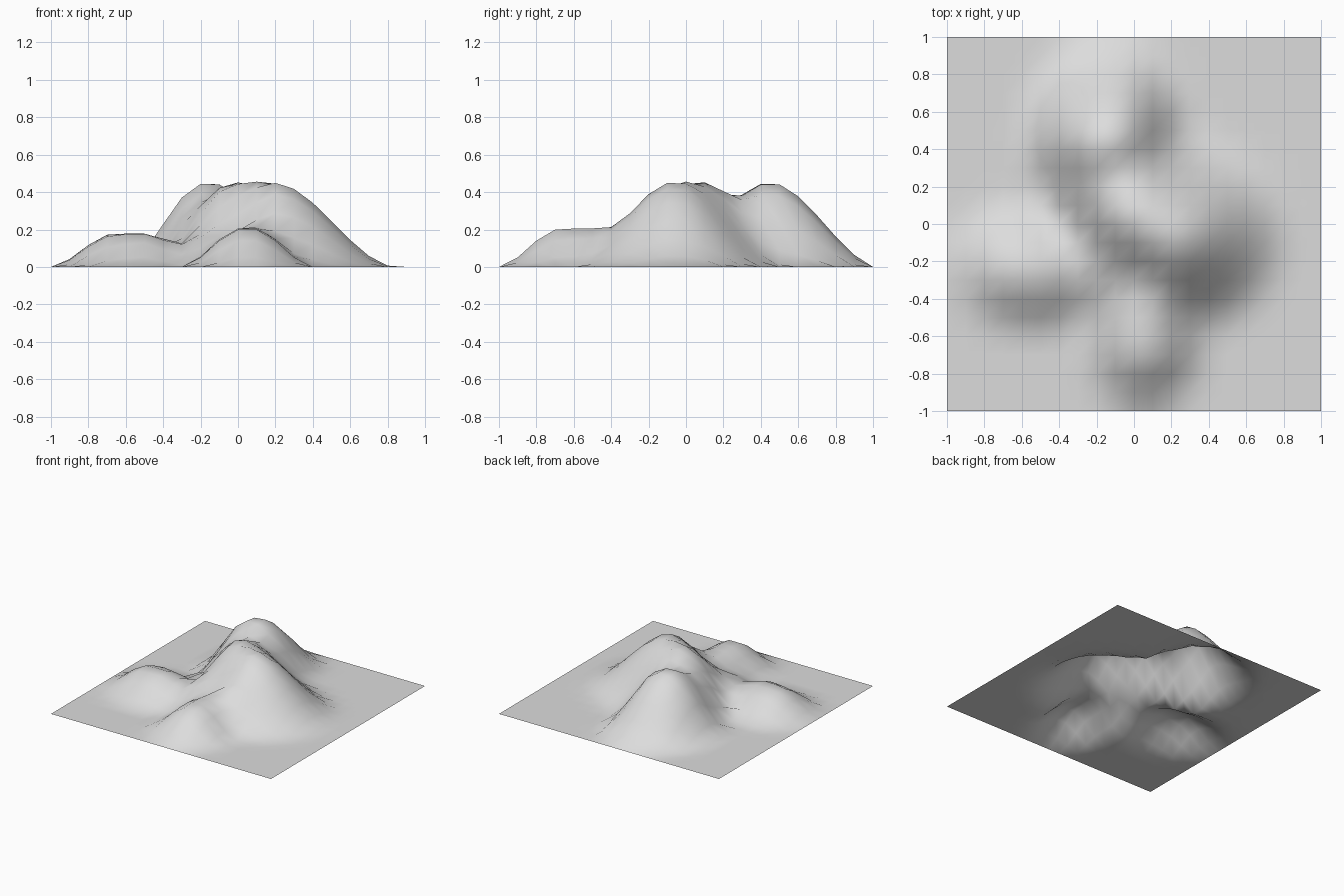
import bpy
import bmesh
from mathutils import Vector

cube = bpy.data.objects.get("Cube")
if cube:
    bpy.data.objects.remove(cube, do_unlink=True)


def hill(start, end, height, west, east, south, north, flat=0.0):
    """A soft rise around a short crest, with its own reach on each side."""
    a, b = Vector(start), Vector(end)
    crest = b - a

    def rise(point):
        along = (point - a).dot(crest) / max(crest.length_squared, 1e-6)
        d = point - (a + crest * min(max(along, 0), 1))
        t = Vector((d.x / (west if d.x < 0 else east),
                    d.y / (south if d.y < 0 else north))).length
        t = min(max((t - flat) / (1 - flat), 0), 1)
        return height * (1 - t * t * (3 - 2 * t))
    return rise


HILLS = [
    # main summit
    hill((-0.03, 0.08), (0.19, -0.06), 0.456, 0.42, 0.66, 0.58, 0.57),
    # back summit
    hill((-0.19, 0.43), (-0.1, 0.45), 0.45, 0.43, 0.42, 0.40, 0.59),
    # spur running south-west from the back summit
    hill((-0.24, 0.2), (-0.22, 0.25), 0.28, 0.28, 0.25, 0.38, 0.2),
    # left hill
    hill((-0.63, -0.23), (-0.52, -0.25), 0.178, 0.38, 0.34, 0.37, 0.38, 0.1),
    # front spur
    hill((0.05, -0.65), (0.05, -0.45), 0.206, 0.36, 0.36, 0.36, 0.22, 0.1),
    # shoulder between the left hill and the summit
    hill((-0.2, -0.27), (-0.1, -0.25), 0.16, 0.28, 0.3, 0.3, 0.3),
    # valley floor
    hill((-0.36, -0.2), (-0.28, -0.1), 0.1, 0.25, 0.25, 0.3, 0.25),
]


def ground_height(point):
    # blend the hills softly where they meet
    return sum(h(point) ** 3 for h in HILLS) ** (1 / 3)


# Terrain sheet
mesh = bpy.data.meshes.new("terrain")
bm = bmesh.new()
bmesh.ops.create_grid(bm, x_segments=20, y_segments=20, size=1)
for v in bm.verts:
    v.co.z = ground_height(v.co.xy) if max(abs(v.co.x), abs(v.co.y)) < 0.99 else 0
for f in bm.faces:
    f.smooth = True
bm.to_mesh(mesh)
bm.free()
terrain = bpy.data.objects.new("terrain", mesh)
bpy.context.collection.objects.link(terrain)

# Plain grey ground
grey = bpy.data.materials.new("light_grey")
grey.use_nodes = True
color = (0.72, 0.72, 0.72, 1)
grey.diffuse_color = color
grey.node_tree.nodes["Principled BSDF"].inputs["Base Color"].default_value = color
mesh.materials.append(grey)
